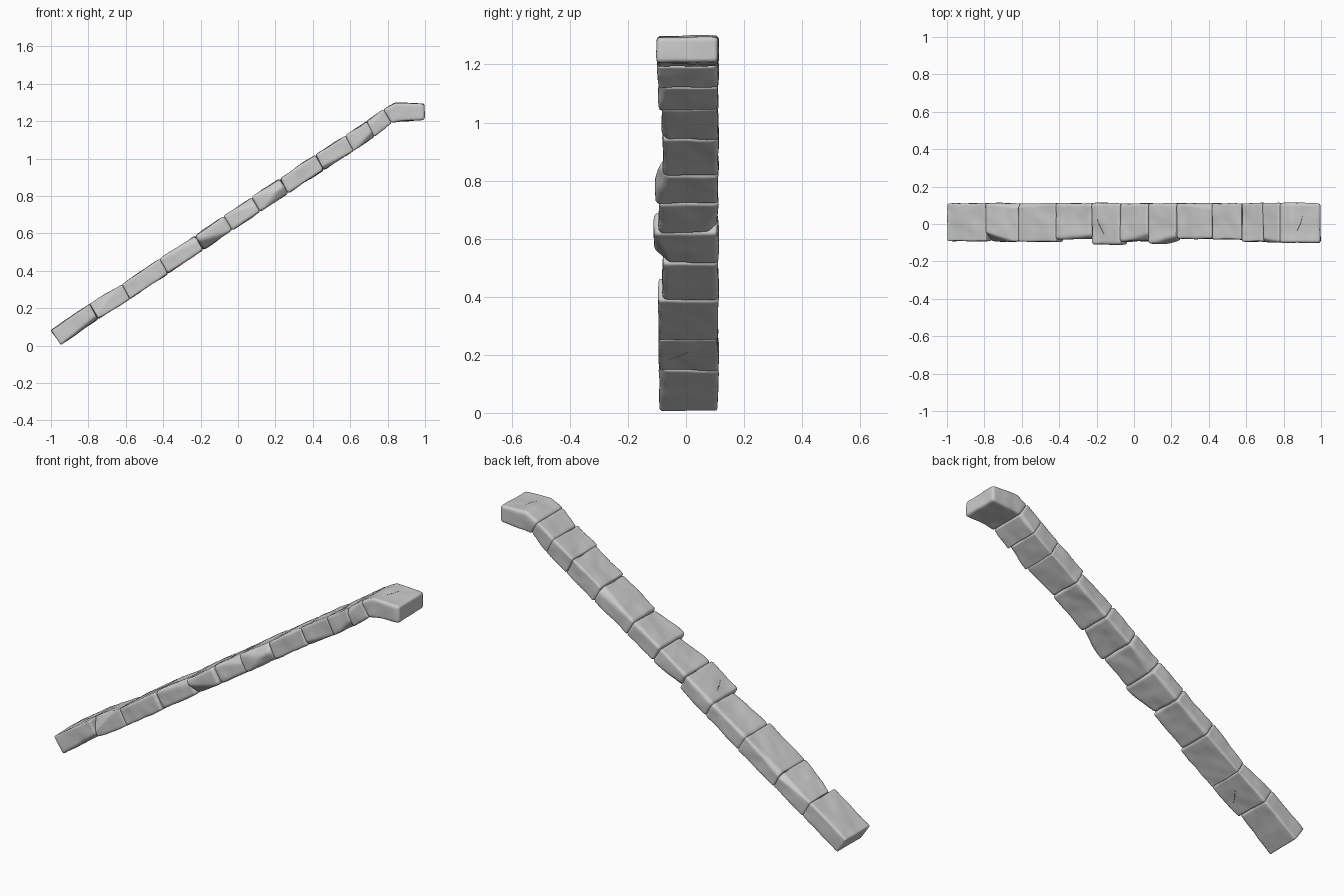
import bpy, bmesh
from mathutils import Vector

if "Cube" in bpy.data.objects:
    bpy.data.objects.remove(bpy.data.objects["Cube"])

T = Vector((0.84, 0, 0.543)).normalized()   # direction up the slope
N = Vector((-T.z, 0, T.x))                  # direction out of the top surface
Y = Vector((0, 1, 0))

# joints along the rail: (top x, top z, bottom x, bottom z)
JOINTS = [(-1.0, .083, -.947, .002), (-.793, .223, -.748, .145), (-.62, .327, -.578, .25),
          (-.42, .462, -.376, .386), (-.228, .587, -.186, .512), (-.077, .692, -.032, .617),
          (.073, .795, .118, .718), (.224, .893, .268, .815), (.415, 1.021, .458, .94),
          (.575, 1.124, .618, 1.043), (.688, 1.198, .73, 1.117), (.778, 1.262, .82, 1.19)]
FRONT = [-.092, -.092, -.094, -.08, -.109, -.092, -.103, -.08, -.083, -.093, -.095, -.1]
BACK = .11

# worn edges per block: (y side, up side, depth, tilt along slope, up weight)
CHIPS = {0: [(-1, -1, .008, .1, 1)],
         1: [(-1, 1, .017, -.25, .8), (1, 1, .009, .15, 1)],
         2: [(1, 1, .008, -.1, 1)],
         3: [(-1, 1, .008, .1, .7)],
         4: [(-1, -1, .018, -.3, .9)],
         5: [(-1, 1, .012, .25, .9), (1, -1, .01, -.2, 1)],
         6: [(-1, -1, .014, .3, .7), (-1, 1, .014, .25, .6)],
         7: [(1, 1, .007, .1, 1)],
         8: [(-1, -1, .007, -.1, 1)],
         9: [(-1, -1, .01, .2, .8)],
         10: [(-1, 1, .01, -.2, .8), (1, -1, .008, .2, 1)]}

clouds = bpy.data.textures.new("stone_waviness", 'CLOUDS')
clouds.noise_scale = 0.13
clouds.noise_depth = 1


def prism(name, profile, y0, y1, chips=()):
    """Extrude an x-z profile along y, then slice off worn edges."""
    bm = bmesh.new()
    face = bm.faces.new([bm.verts.new((x, y0, z)) for x, z in profile])
    ext = bmesh.ops.extrude_face_region(bm, geom=[face])['geom']
    bmesh.ops.translate(bm, vec=(0, y1 - y0, 0),
                        verts=[g for g in ext if isinstance(g, bmesh.types.BMVert)])
    centre = Vector((sum(p[0] for p in profile) / len(profile), 0,
                     sum(p[1] for p in profile) / len(profile)))
    for sy, su, depth, tilt, w in chips:
        normal = (Y * sy + N * su * w + T * tilt).normalized()
        corner = centre + Y * (y1 if sy > 0 else y0) + N * su * .045
        bmesh.ops.bisect_plane(bm, geom=bm.verts[:] + bm.edges[:] + bm.faces[:],
                               plane_co=corner - normal * depth, plane_no=normal,
                               clear_outer=True)
        bmesh.ops.holes_fill(bm, edges=[e for e in bm.edges if e.is_boundary], sides=0)
    bmesh.ops.recalc_face_normals(bm, faces=bm.faces[:])
    me = bpy.data.meshes.new(name)
    bm.to_mesh(me)
    bm.free()
    ob = bpy.data.objects.new(name, me)
    bpy.context.collection.objects.link(ob)
    return ob


def weather(ob):
    """Rounded edges and gently uneven faces."""
    bev = ob.modifiers.new("round", 'BEVEL')
    bev.width, bev.segments = .011, 3
    bev.limit_method, bev.angle_limit = 'ANGLE', .3
    rem = ob.modifiers.new("remesh", 'REMESH')
    rem.mode, rem.voxel_size, rem.use_smooth_shade = 'VOXEL', .006, True
    sm = ob.modifiers.new("soften", 'SMOOTH')
    sm.factor, sm.iterations = .5, 3
    dis = ob.modifiers.new("uneven", 'DISPLACE')
    dis.texture, dis.texture_coords = clouds, 'GLOBAL'
    dis.strength, dis.mid_level = .012, .45


def crack(ob, points, normal):
    """Cut a narrow groove following points on a surface."""
    bm = bmesh.new()
    side = normal.cross((points[-1] - points[0]).normalized())
    rings = []
    last = len(points) - 1
    for i, p in enumerate(points):
        w = .0012 if i in (0, last) else .003
        rings.append([bm.verts.new(v) for v in (p + side * w + normal * .02,
                      p - side * w + normal * .02, p - normal * w * 2.5)])
    for a, b in zip(rings, rings[1:]):
        for k in range(3):
            bm.faces.new((a[k], a[(k + 1) % 3], b[(k + 1) % 3], b[k]))
    bm.faces.new(rings[0])
    bm.faces.new(rings[-1])
    bmesh.ops.recalc_face_normals(bm, faces=bm.faces[:])
    me = bpy.data.meshes.new("crack_cutter")
    bm.to_mesh(me)
    bm.free()
    cut = bpy.data.objects.new("crack_cutter", me)
    bpy.context.collection.objects.link(cut)
    cut.hide_render = True
    cut.hide_set(True)
    mod = ob.modifiers.new("crack", 'BOOLEAN')
    mod.operation, mod.object, mod.solver = 'DIFFERENCE', cut, 'EXACT'


# sloping stone blocks
blocks = []
for i in range(11):
    a, b = JOINTS[i], JOINTS[i + 1]
    profile = [(a[0], a[1]), (a[2], a[3]), (b[2], b[3]), (b[0], b[1])]
    blocks.append(prism(f"stone_block_{i + 1}", profile, FRONT[i], BACK, CHIPS.get(i, ())))

# bent cap stone that levels out at the top
a = JOINTS[11]
cap = prism("cap_stone", [a[:2], a[2:], (.86, 1.198), (.997, 1.208), (.997, 1.294), (.845, 1.298)],
            FRONT[11], BACK)
for ob in blocks + [cap]:
    weather(ob)


# cracks in the fifth block, second block underside and cap stone
def on_slope(i, x, y, top):
    a, b = JOINTS[i], JOINTS[i + 1]
    o = 0 if top else 2
    f = (x - a[o]) / (b[o] - a[o])
    return Vector((x, y, a[o + 1] + f * (b[o + 1] - a[o + 1])))


crack(blocks[4], [on_slope(4, x, y, True) for x, y in
                  ((-.195, .025), (-.185, .0), (-.178, -.02), (-.16, -.055))], N)
crack(blocks[1], [on_slope(1, x, y, False) for x, y in
                  ((-.685, -.06), (-.67, -.03), (-.655, -.01), (-.635, .02))], -N)
crack(cap, [Vector((.87, -.04, 1.297)), Vector((.89, .0, 1.297)), Vector((.9, .04, 1.297))],
      Vector((0, 0, 1)))
